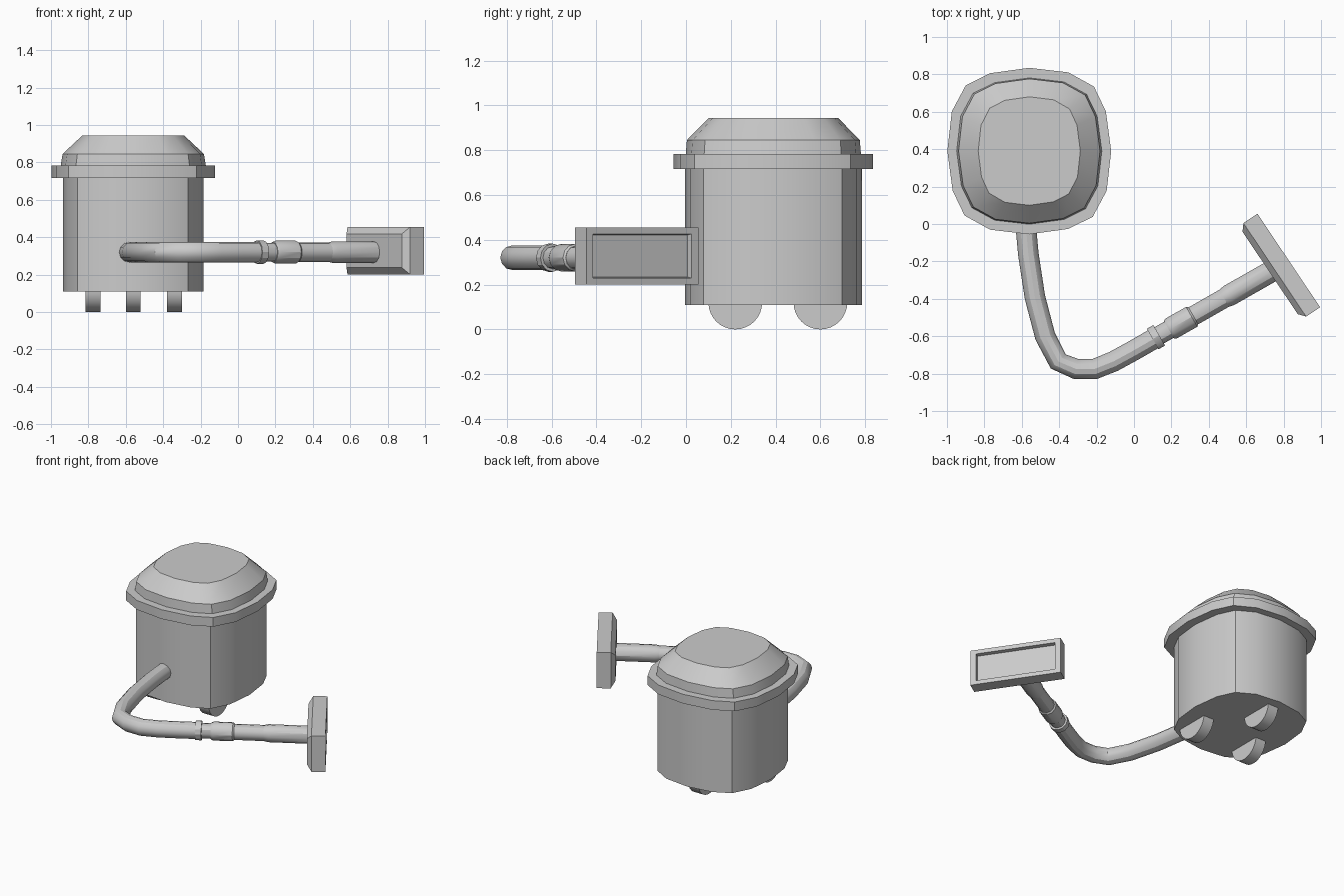
import bpy, bmesh
from math import cos, sin, pi, radians
from mathutils import Vector

cube = bpy.data.objects.get("Cube")
if cube:
    bpy.data.objects.remove(cube, do_unlink=True)

grey = bpy.data.materials.new("light grey")
grey.use_nodes = True
colour = (0.6, 0.6, 0.6, 1)
grey.diffuse_color = colour
grey.node_tree.nodes["Principled BSDF"].inputs["Base Color"].default_value = colour


def loft(name, rings, angle=30):
    """Skin a list of equal-sized rings and cap both ends."""
    bm = bmesh.new()
    loops = [[bm.verts.new(p) for p in ring] for ring in rings]
    for a, b in zip(loops, loops[1:]):
        for i in range(len(a)):
            j = (i + 1) % len(a)
            bm.faces.new((a[i], a[j], b[j], b[i]))
    bm.faces.new(loops[0])
    bm.faces.new(loops[-1])
    bmesh.ops.recalc_face_normals(bm, faces=bm.faces)
    mesh = bpy.data.meshes.new(name)
    bm.to_mesh(mesh)
    bm.free()
    mesh.materials.append(grey)
    ob = bpy.data.objects.new(name, mesh)
    bpy.context.collection.objects.link(ob)
    bpy.ops.object.select_all(action='DESELECT')
    ob.select_set(True)
    bpy.context.view_layer.objects.active = ob
    bpy.ops.object.shade_smooth_by_angle(angle=radians(angle))
    return ob


# Rounded-square outline with sixteen sides
quadrant = [(1, 0), (.935, .477), (.79, .775), (.477, .945)]
outline = []
for turn in range(4):
    for x, y in quadrant:
        for _ in range(turn):
            x, y = -y, x
        outline.append((x, y))
CX, CY = -0.56, 0.39


def squircle(hx, hy, z):
    return [Vector((CX + x * hx, CY + y * hy, z)) for x, y in outline]


def sweep(name, stations, z, sides=12):
    """Round tube along a level path of (x, y, radius)."""
    pts = [Vector((x, y, z)) for x, y, r in stations]
    rings = []
    for i, p in enumerate(pts):
        before, after = pts[max(i - 1, 0)], pts[min(i + 1, len(pts) - 1)]
        t = (after - before).normalized()
        side = t.cross(Vector((0, 0, 1)))
        r = stations[i][2]
        rings.append([p + side * r * cos(2 * pi * k / sides)
                      + Vector((0, 0, r * sin(2 * pi * k / sides)))
                      for k in range(sides)])
    return loft(name, rings)


# Tank, rim and lid
loft("tank_body", [squircle(.376, .395, .11), squircle(.376, .395, .74)])
loft("tank_rim", [squircle(.438, .445, .717), squircle(.438, .445, .782)])
loft("tank_lid", [squircle(.39, .392, .77), squircle(.378, .386, .845),
                  squircle(.273, .29, .943)], 25)

# Half-disc feet: two at the front, one at the back
for name, fx, fy in (("front_right_foot", -.775, .22),
                     ("front_left_foot", -.34, .22),
                     ("back_foot", -.56, .6)):
    rings = [[Vector((fx + dx, fy + .12 * cos(a), .12 - .12 * sin(a)))
              for a in (pi * k / 16 for k in range(17))] for dx in (-.04, .04)]
    loft(name, rings)

# Bent hose
bend = [(-.585, .06), (-.565, -.16), (-.53, -.39), (-.475, -.6), (-.405, -.735),
        (-.31, -.775), (-.21, -.775), (-.11, -.735), (0, -.675), (.13, -.6)]
sweep("hose", [(x, y, .055) for x, y in bend], .32)

# Straight wand pieces, given as start, end and radii along the wand
start, along = Vector((.1, -.615)), Vector((.64, .365)).normalized()


def wand(name, *profile):
    pts = [(start + along * d, r) for d, r in profile]
    sweep(name, [(p.x, p.y, r) for p, r in pts], .32)


wand("hose_clip", (0, .063), (.04, .063))
wand("wand_neck", (.02, .05), (.14, .05))
wand("wand_sleeve", (.1, .055), (.115, .061), (.24, .061), (.25, .053))
wand("wand_tube", (.2, .052), (.46, .052))
wand("wand_end", (.44, .052), (.47, .058), (.76, .058))

# Floor head: chamfered block with a recessed mouth
normal = Vector((.83, .557, 0)).normalized()
across = Vector((normal.y, -normal.x, 0))
centre = Vector((.8275, -.195, .3275))


def rectangle(hu, hz, depth):
    return [centre - normal * depth + across * hu * a + Vector((0, 0, hz * b))
            for a, b in ((-1, -1), (1, -1), (1, 1), (-1, 1))]


loft("floor_head", [rectangle(.26, .094, .025), rectangle(.264, .098, 0),
                    rectangle(.301, .127, 0), rectangle(.301, .127, .09),
                    rectangle(.265, .09, .12)], 15)
